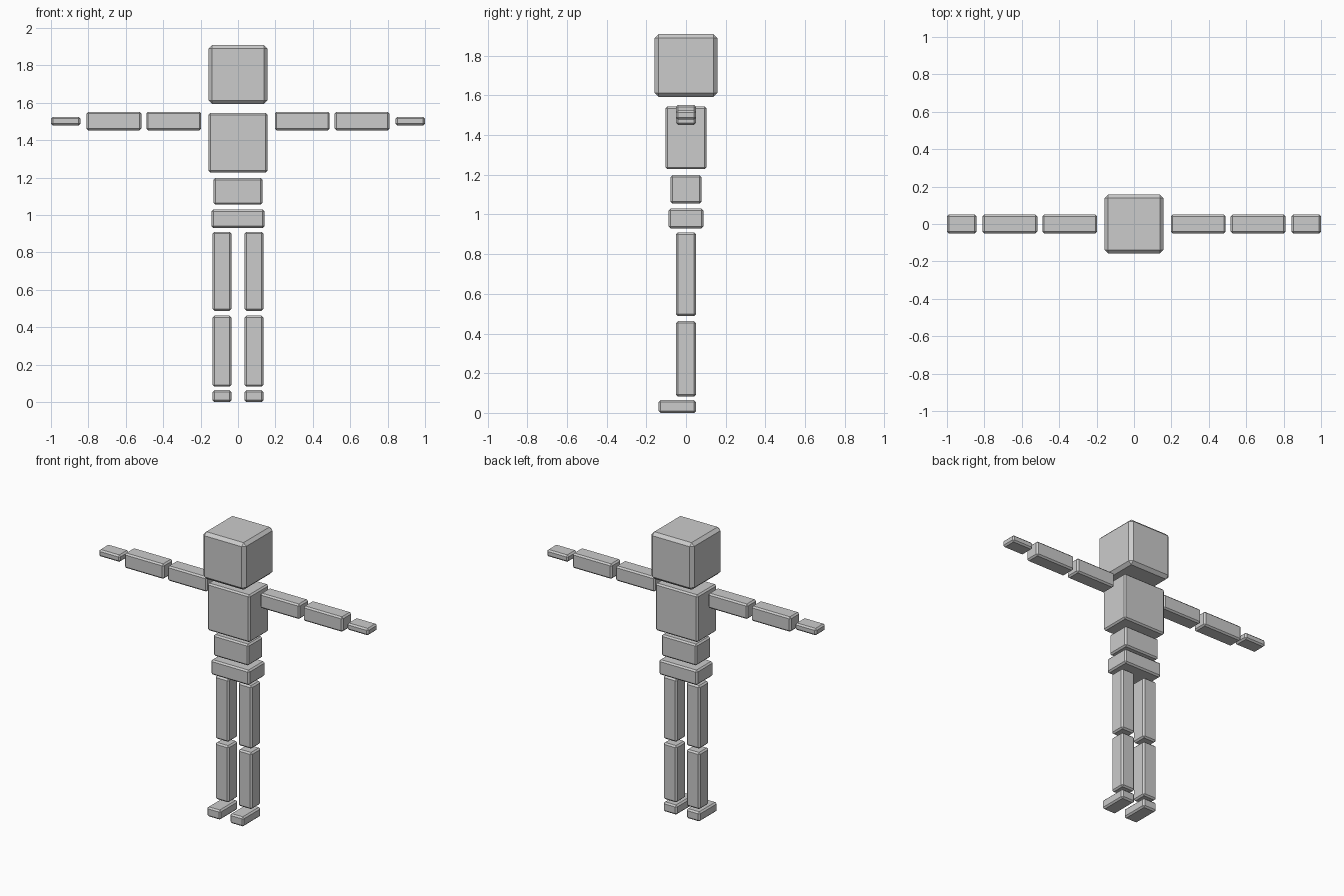
import bpy, bmesh

if "Cube" in bpy.data.objects:
    bpy.data.objects.remove(bpy.data.objects["Cube"])

grey = bpy.data.materials.new("plain_grey")
grey.diffuse_color = (0.6, 0.6, 0.6, 1)
grey.use_nodes = True
grey.node_tree.nodes["Principled BSDF"].inputs["Base Color"].default_value = grey.diffuse_color


def block(name, x, y, z, bevel=0.01):
    """Chamfered box spanning the given (min, max) ranges."""
    bm = bmesh.new()
    bmesh.ops.create_cube(bm, size=1)
    for v in bm.verts:
        v.co = [r[0] + (c + 0.5) * (r[1] - r[0]) for c, r in zip(v.co, (x, y, z))]
    bmesh.ops.bevel(bm, geom=bm.edges[:], offset=bevel, segments=1,
                    profile=0.5, affect='EDGES')
    mesh = bpy.data.meshes.new(name)
    bm.to_mesh(mesh)
    bm.free()
    mesh.materials.append(grey)
    bpy.context.collection.objects.link(bpy.data.objects.new(name, mesh))


def centred(half):
    return (-half, half)


# Head and body
block("head", centred(0.158), centred(0.158), (1.593, 1.909), 0.02)
block("chest", centred(0.158), centred(0.103), (1.228, 1.545))
block("belly", centred(0.131), centred(0.078), (1.055, 1.198))
block("pelvis", centred(0.142), centred(0.088), (0.93, 1.03))

# Limbs, given for the +x side and repeated on the other
limbs = [
    ("upper_arm", (0.197, 0.49), centred(0.051), (1.452, 1.552)),
    ("forearm", (0.517, 0.81), centred(0.051), (1.452, 1.552)),
    ("hand", (0.842, 1.0), centred(0.051), (1.479, 1.525)),
    ("thigh", (0.035, 0.136), centred(0.051), (0.488, 0.91)),
    ("shin", (0.035, 0.136), centred(0.051), (0.082, 0.462)),
    ("foot", (0.035, 0.136), (-0.139, 0.051), (0.0, 0.064)),
]
for name, x, y, z in limbs:
    block(name + "_left", x, y, z)
    block(name + "_right", (-x[1], -x[0]), y, z)
